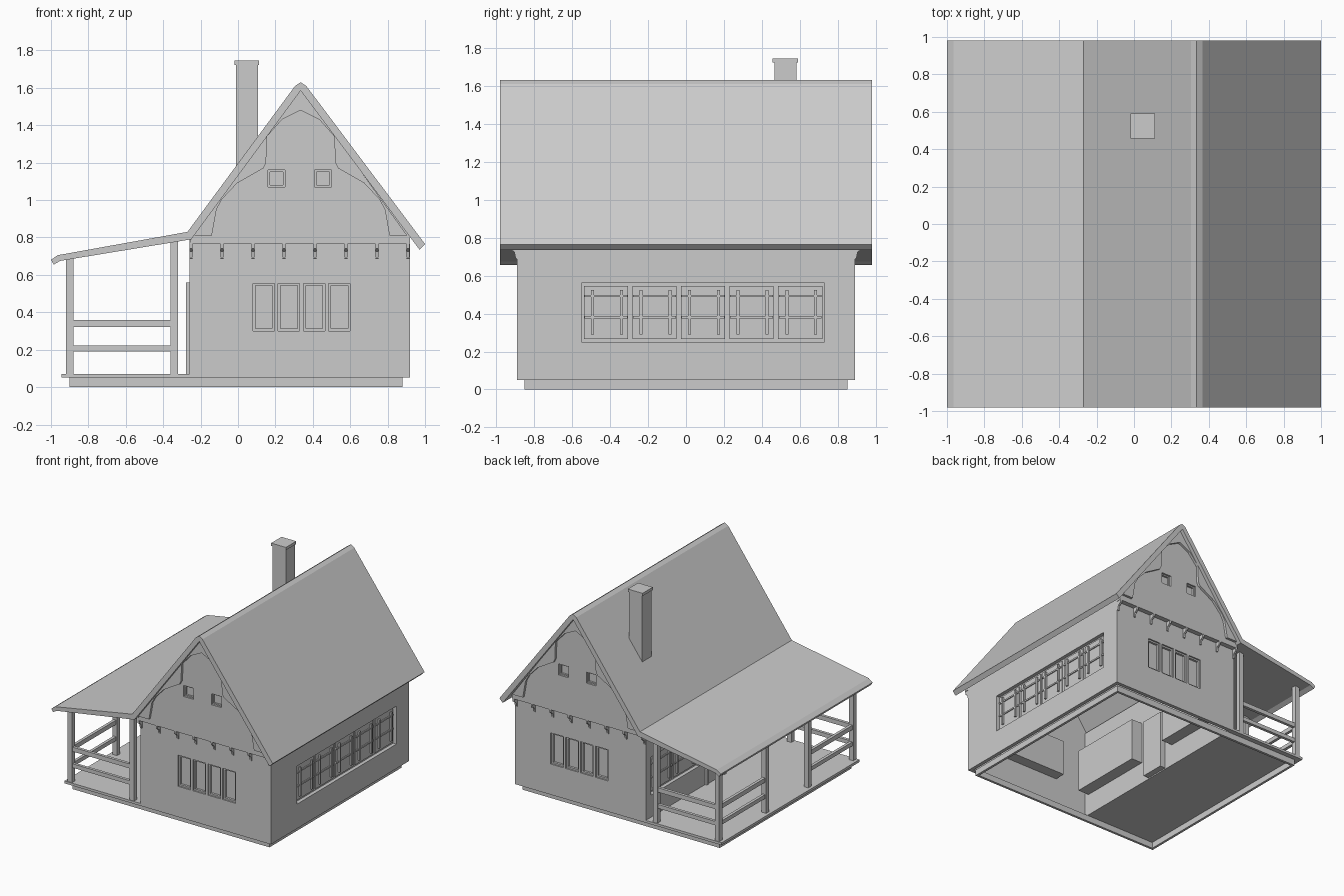
import bpy, bmesh

if "Cube" in bpy.data.objects:
    bpy.data.objects.remove(bpy.data.objects["Cube"])

# One plain colour for the whole model
grey = bpy.data.materials.new("plain grey")
grey.diffuse_color = (0.6, 0.6, 0.6, 1)
grey.use_nodes = True
grey.node_tree.nodes["Principled BSDF"].inputs["Base Color"].default_value = grey.diffuse_color


def finish(name, bm):
    bmesh.ops.recalc_face_normals(bm, faces=bm.faces)
    me = bpy.data.meshes.new(name)
    bm.to_mesh(me)
    bm.free()
    me.materials.append(grey)
    ob = bpy.data.objects.new(name, me)
    bpy.context.collection.objects.link(ob)
    return ob


def add_box(bm, x0, x1, y0, y1, z0, z1):
    v = bmesh.ops.create_cube(bm, size=1)["verts"]
    for p in v:
        p.co = ((x0 + x1) / 2 + p.co.x * (x1 - x0), (y0 + y1) / 2 + p.co.y * (y1 - y0),
                (z0 + z1) / 2 + p.co.z * (z1 - z0))


def boxes(name, *dims):
    bm = bmesh.new()
    for d in dims:
        add_box(bm, *d)
    return finish(name, bm)


def prism(name, pts, y0, y1):
    """Extrude an (x, z) outline along y."""
    bm = bmesh.new()
    f = bm.faces.new([bm.verts.new((x, y0, z)) for x, z in pts])
    r = bmesh.ops.extrude_face_region(bm, geom=[f])
    for e in r["geom"]:
        if isinstance(e, bmesh.types.BMVert):
            e.co.y = y1
    return finish(name, bm)


def cut(ob, *dims):
    """Subtract boxes from an object."""
    for d in dims:
        c = boxes("cutter", d)
        c.hide_render = True
        m = ob.modifiers.new("cut", 'BOOLEAN')
        m.operation, m.solver, m.object = 'DIFFERENCE', 'EXACT', c
        dg = bpy.context.evaluated_depsgraph_get()
        me = bpy.data.meshes.new_from_object(ob.evaluated_get(dg))
        ob.modifiers.clear()
        ob.data = me
        bpy.data.objects.remove(c)


def span(s, a, b):
    """Ordered y range on side s (-1 front, 1 back)."""
    return (min(s * a, s * b), max(s * a, s * b))


# Foundation skirt (open underneath) and porch floor
base = boxes("foundation", (-0.9, 0.88, -0.85, 0.85, 0, 0.05))
cut(base, (-0.88, 0.86, -0.83, 0.83, -0.1, 0.1))
boxes("porch_floor", (-0.945, -0.25, -0.89, 0.89, 0.05, 0.07))

# House walls: open shell with window openings
T = 0.03
panes = [(0.08 + 0.135 * i, 0.195 + 0.135 * i) for i in range(4)]
porch_windows = [(-0.8, -0.2), (0.2, 0.82)]
walls = boxes("house_walls", (-0.26, 0.92, -0.89, 0.89, 0.05, 0.79))
cut(walls, (-0.26 + T, 0.92 - T, -0.89 + T, 0.89 - T, 0, 1))
cut(walls, (0.8, 1, -0.55, 0.73, 0.25, 0.56))
for x0, x1 in panes:
    cut(walls, (x0, x1, -1, 1, 0.30, 0.555))
for y0, y1 in porch_windows:
    cut(walls, (-0.4, -0.15, y0, y1, 0.25, 0.56))

# Window boxes that close the openings and stand out indoors
boxes("right_window_box", (0.80, 0.92 - T, -0.57, 0.75, 0.23, 0.58))
for y0, y1 in porch_windows:
    boxes("porch_window_box", (-0.26 + T, -0.13, y0 - 0.02, y1 + 0.02, 0.23, 0.58))
for s in (-1, 1):
    boxes("end_window_box", (0.06, 0.62, *span(s, 0.77, 0.89 - T), 0.28, 0.575))
    # Narrow frame around each pane
    for x0, x1 in panes:
        y = span(s, 0.858, 0.878)
        w = 0.013
        boxes("pane_frame", (x0, x0 + w, *y, 0.30, 0.555), (x1 - w, x1, *y, 0.30, 0.555),
              (x0, x1, *y, 0.30, 0.30 + w), (x0, x1, *y, 0.555 - w, 0.555))


# Shutters: panels with upright battens and two rails
def shutters(name, x, out, y0, y1, n):
    bm = bmesh.new()
    step = (y1 - y0) / n

    def bx(d0, d1, *r):
        a, b = sorted((x + out * d0, x + out * d1))
        add_box(bm, a, b, *r)
    for i in range(n):
        a = y0 + i * step
        bx(-0.002, 0.008, a + 0.012, a + step - 0.012, 0.265, 0.545)
        for c in (a + 0.057, a + step - 0.047):
            bx(0.005, 0.022, c - 0.008, c + 0.008, 0.29, 0.525)
        for z in (0.38, 0.493):
            bx(0.005, 0.016, a + 0.015, a + step - 0.015, z - 0.006, z + 0.006)
    finish(name, bm)


shutters("right_shutters", 0.92 - T, 1, -0.55, 0.73, 5)
for y0, y1 in porch_windows:
    shutters("porch_shutters", -0.26 + T, -1, y0, y1, 2)

# Door on the porch side
boxes("door", (-0.27, -0.18, -0.1, 0.1, 0.06, 0.54))
boxes("door_frame", (-0.278, -0.25, -0.125, -0.1, 0.07, 0.56), (-0.278, -0.25, 0.1, 0.125, 0.07, 0.56),
      (-0.278, -0.25, -0.125, 0.125, 0.535, 0.56))

# Gables with small windows, trim boards and brackets
C = 0.335
bell = [(0.475, 0.81), (0.45, 0.95), (0.42, 1.005), (0.34, 1.09), (0.2, 1.17),
        (0.185, 1.2), (0.18, 1.34), (0.1, 1.43)]
for s in (-1, 1):
    g = prism("gable", [(-0.26, 0.765), (0.92, 0.765), (0.92, 0.81), (C, 1.6), (-0.25, 0.80)],
              *span(s, 0.86, 0.93))
    for x0, x1 in ((0.16, 0.25), (0.41, 0.5)):
        cut(g, (x0, x1, *span(s, 0.90, 1.0), 1.07, 1.16))
        y = span(s, 0.89, 0.915)
        w = 0.01
        boxes("attic_window_frame", (x0, x0 + w, *y, 1.07, 1.16), (x1 - w, x1, *y, 1.07, 1.16),
              (x0, x1, *y, 1.07, 1.07 + w), (x0, x1, *y, 1.16 - w, 1.16))
    trim = [(C - 0.57, 0.81), (C, 1.6), (C + 0.57, 0.81)]
    trim += [(C + a, z) for a, z in bell] + [(C, 1.48)] + [(C - a, z) for a, z in reversed(bell)]
    prism("gable_trim", trim, *span(s, 0.925, 0.95))
    for i in range(8):
        x = -0.25 + i * 0.1655
        bm = bmesh.new()
        prof = [(0.88, 0.77), (0.93, 0.77), (0.927, 0.74), (0.905, 0.725), (0.897, 0.69), (0.88, 0.685)]
        f = bm.faces.new([bm.verts.new((x - 0.008, s * y, z)) for y, z in prof])
        r = bmesh.ops.extrude_face_region(bm, geom=[f])
        bmesh.ops.translate(bm, vec=(0.016, 0, 0),
                            verts=[e for e in r["geom"] if isinstance(e, bmesh.types.BMVert)])
        finish("bracket", bm)

# Main roof and porch roof as one folded sheet
prism("roof", [(-1, 0.68), (-0.965, 0.705), (-0.27, 0.83), (0.305, 1.61), (C, 1.63), (0.365, 1.61),
               (1, 0.765), (0.97, 0.735), (C, 1.585), (-0.25, 0.79), (-0.95, 0.675), (-0.985, 0.655)],
      -0.98, 0.98)

# Chimney with cap
boxes("chimney", (-0.012, 0.106, 0.465, 0.582, 1.0, 1.725))
boxes("chimney_cap", (-0.02, 0.113, 0.457, 0.59, 1.722, 1.745))

# Porch posts and railings
P = 0.02
outer = [-0.865, -0.285, 0.26, 0.865]
for y in outer:
    boxes("porch_post", (-0.9 - P, -0.9 + P, y - P, y + P, 0.06, 0.69))
for y in (-0.865, 0.865):
    boxes("inner_porch_post", (-0.34 - P, -0.34 + P, y - P, y + P, 0.06, 0.785))
for z0, z1 in ((0.19, 0.222), (0.322, 0.358)):
    for y in (-0.865, 0.865):
        boxes("side_rail", (-0.9, -0.34, y - 0.012, y + 0.012, z0, z1))
    for a, b in ((outer[0], outer[1]), (outer[2], outer[3])):
        boxes("long_rail", (-0.912, -0.888, a, b, z0, z1))
